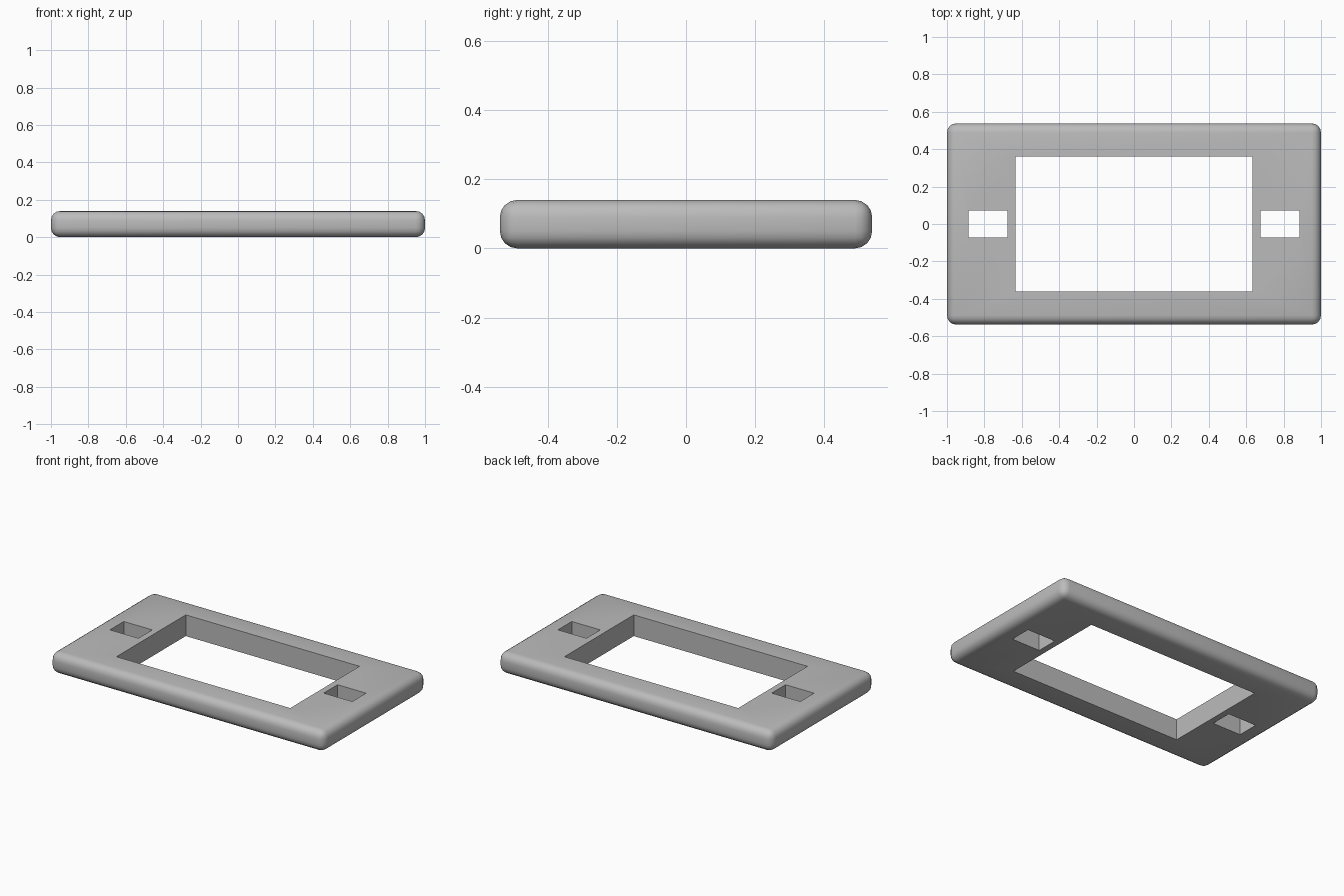
import bpy, math

cube = bpy.data.objects.get("Cube")
if cube:
    bpy.data.objects.remove(cube, do_unlink=True)

HEIGHT = 0.14

grey = bpy.data.materials.new("plain_grey")
grey.use_nodes = True
grey.diffuse_color = (0.5, 0.5, 0.5, 1)
grey.node_tree.nodes["Principled BSDF"].inputs["Base Color"].default_value = (0.5, 0.5, 0.5, 1)


def box(name, x, size):
    bpy.ops.mesh.primitive_cube_add(size=1, location=(x, 0, HEIGHT / 2))
    obj = bpy.context.object
    obj.name = name
    obj.scale = size
    bpy.ops.object.transform_apply(location=False, rotation=False, scale=True)
    obj.data.materials.append(grey)
    return obj


# Rounded plate
plate = box("frame_plate", 0, (2, 1.076, HEIGHT))
bevel = plate.modifiers.new("rounded_edges", "BEVEL")
bevel.width = 0.05
bevel.segments = 4
bevel.limit_method = "NONE"

# Central window and two side slots, cut straight through
cutters = [box("window_cutter", 0, (1.268, 0.722, 1))]
for side, x in (("right", -0.78), ("left", 0.78)):
    cutters.append(box(side + "_slot_cutter", x, (0.208, 0.144, 1)))

for cutter in cutters:
    cut = plate.modifiers.new(cutter.name, "BOOLEAN")
    cut.operation = "DIFFERENCE"
    cut.solver = "EXACT"
    cut.object = cutter

# Bake the modifiers, then drop the cutters
bpy.ops.object.select_all(action="DESELECT")
bpy.context.view_layer.objects.active = plate
plate.select_set(True)
for name in [m.name for m in plate.modifiers]:
    bpy.ops.object.modifier_apply(modifier=name)
for cutter in cutters:
    bpy.data.objects.remove(cutter, do_unlink=True)

bpy.ops.object.shade_smooth_by_angle(angle=math.radians(30))
